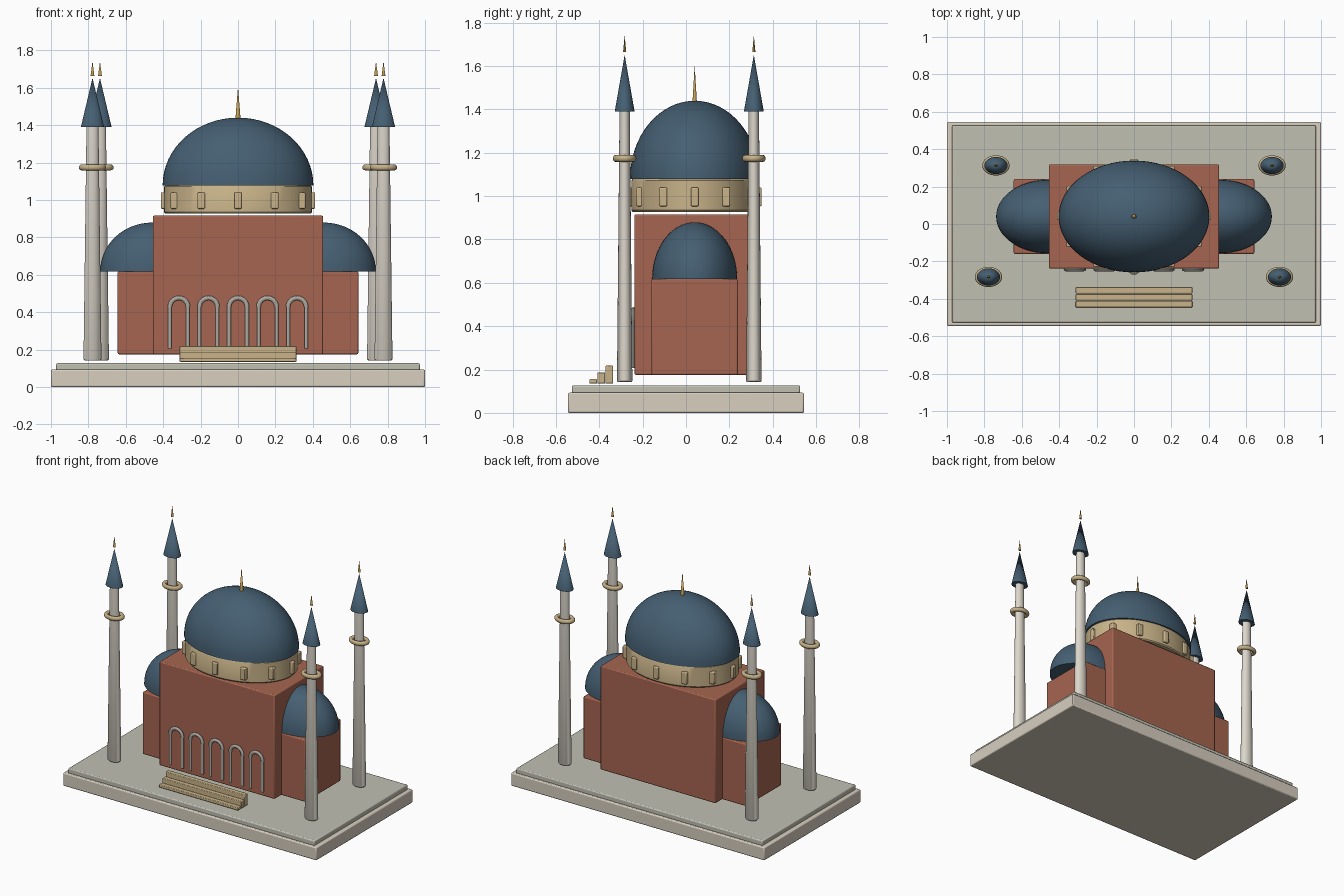
import bpy, bmesh
from math import sin, cos, pi, radians

if "Cube" in bpy.data.objects:
    bpy.data.objects.remove(bpy.data.objects["Cube"])

SQ = 0.74   # round parts are squashed front to back
CY = 0.04   # centre line of the building


def mat(name, rgb):
    m = bpy.data.materials.new(name)
    m.diffuse_color = (*rgb, 1)
    m.use_nodes = True
    m.node_tree.nodes["Principled BSDF"].inputs["Base Color"].default_value = m.diffuse_color
    return m


CREAM = mat("cream_stone", (0.68, 0.62, 0.52))
PAVE = mat("paving", (0.53, 0.53, 0.45))
RED = mat("red_wall", (0.38, 0.13, 0.08))
BLUE = mat("blue_lead", (0.06, 0.115, 0.17))
TAN = mat("tan_stone", (0.58, 0.45, 0.25))
GOLD = mat("gold", (0.55, 0.33, 0.08))
IVORY = mat("ivory", (0.72, 0.68, 0.60))
GREY = mat("grey_stone", (0.42, 0.40, 0.36))


def finish(bm, name, m, bevel=0.0, angle=35):
    bmesh.ops.recalc_face_normals(bm, faces=bm.faces)
    me = bpy.data.meshes.new(name)
    bm.to_mesh(me)
    bm.free()
    me.materials.append(m)
    ob = bpy.data.objects.new(name, me)
    bpy.context.collection.objects.link(ob)
    bpy.ops.object.select_all(action='DESELECT')
    ob.select_set(True)
    bpy.context.view_layer.objects.active = ob
    bpy.ops.object.shade_smooth_by_angle(angle=radians(angle))
    if bevel:
        b = ob.modifiers.new("bevel", 'BEVEL')
        b.width, b.segments = bevel, 2
    return ob


def box(name, m, x, y, z, bevel=0.007):
    """Box given by its (low, high) limits on each axis."""
    bm = bmesh.new()
    bmesh.ops.create_cube(bm, size=1)
    for v in bm.verts:
        v.co = [(r[0] + r[1]) / 2 + c * (r[1] - r[0]) for r, c in zip((x, y, z), v.co)]
    return finish(bm, name, m, bevel)


def lathe(name, m, profile, x, y, sides=48, sq=SQ, closed=False):
    """Revolve (radius, z) points about a vertical axis; radius 0 is a pole."""
    bm = bmesh.new()
    rings = []
    for r, z in profile:
        if r == 0:
            rings.append([bm.verts.new((x, y, z))] * sides)
        else:
            rings.append([bm.verts.new((x + r * cos(2 * pi * i / sides),
                                        y + sq * r * sin(2 * pi * i / sides), z))
                          for i in range(sides)])
    pairs = list(zip(rings, rings[1:]))
    if closed:
        pairs.append((rings[-1], rings[0]))
    for a, b in pairs:
        for i in range(sides):
            j = (i + 1) % sides
            bm.faces.new(list(dict.fromkeys((a[i], a[j], b[j], b[i]))))
    return finish(bm, name, m)


def dome(name, x, rx, ry, z0, h):
    prof = [(0, z0)] + [(rx * cos(pi / 2 * k / 16), z0 + h * sin(pi / 2 * k / 16))
                        for k in range(16)] + [(0, z0 + h)]
    return lathe(name, BLUE, prof, x, CY, 64, ry / rx)


# Stepped platform
box("platform", CREAM, (-1, 1), (-0.545, 0.545), (0, 0.093))
box("platform_top", PAVE, (-0.972, 0.972), (-0.527, 0.527), (0.088, 0.127))

# Prayer hall and side wings
box("main_hall", RED, (-0.455, 0.455), (-0.238, 0.318), (0.175, 0.916))
for side, s in (("left", -1), ("right", 1)):
    box(side + "_wing", RED, sorted((s * 0.40, s * 0.643)), (-0.16, 0.24), (0.175, 0.618))
    dome(side + "_half_dome", s * 0.46, 0.277, 0.196, 0.618, 0.261)

# Drum, main dome and finial
lathe("drum", TAN, [(0, 0.927), (0.387, 0.927), (0.395, 0.935), (0.395, 1.072),
                    (0.388, 1.08), (0, 1.08)], 0, CY, 64)
dome("main_dome", 0, 0.403, 0.299, 1.078, 0.362)
lathe("main_finial", GOLD, [(0, 1.43), (0.014, 1.43), (0, 1.605)], 0, CY, 16)

# Drum windows
for i in range(12):
    a = 2 * pi * i / 12
    wx, wy = 0.393 * cos(a), CY + 0.393 * SQ * sin(a)
    box(f"drum_window_{i + 1}", TAN, (wx - 0.02, wx + 0.02), (wy - 0.018, wy + 0.018),
        (0.953, 1.04), 0.006)

# Minarets
for row, mx, my in (("front", 0.778, -0.283), ("back", 0.738, 0.313)):
    for side, s in (("left", -1), ("right", 1)):
        n, x = f"{row}_{side}_minaret", s * mx
        lathe(n + "_shaft", IVORY, [(0, 0.142), (0.043, 0.142), (0.048, 0.148),
                                    (0.032, 1.392), (0, 1.392)], x, my, 32)
        lathe(n + "_balcony", TAN, [(0.057 + 0.016 * cos(pi * k / 6), 1.174 + 0.016 * sin(pi * k / 6))
                                    for k in range(12)], x, my, 40, closed=True)
        lathe(n + "_roof", BLUE, [(0, 1.39), (0.062, 1.39), (0, 1.652)], x, my, 32)
        lathe(n + "_finial", GOLD, [(0, 1.664), (0.010, 1.664), (0, 1.742)], x, my, 12)

# Arcade on the front: each arch is a half ring on two thin posts
for i in range(5):
    x = (i - 2) * 0.158
    bm = bmesh.new()
    rings = [[bm.verts.new((x + (0.048 + 0.012 * cos(q)) * cos(p), -0.244 + 0.009 * sin(q),
                            0.428 + (0.048 + 0.012 * cos(q)) * sin(p)))
              for q in (2 * pi * k / 12 for k in range(12))]
             for p in (pi * j / 20 for j in range(21))]
    for a, b in zip(rings, rings[1:]):
        for k in range(12):
            bm.faces.new((a[k], a[k - 1], b[k - 1], b[k]))
    bm.faces.new(rings[0])
    bm.faces.new(rings[-1])
    finish(bm, f"arch_{i + 1}", GREY)
    for side, s in (("left", -1), ("right", 1)):
        lathe(f"arch_{i + 1}_{side}_post", GREY, [(0, 0.207), (0.0095, 0.207), (0.0095, 0.43), (0, 0.43)],
              x + s * 0.048, -0.244, 12)

# Entrance steps
for i, (y, top) in enumerate(((-0.428, 0.156), (-0.391, 0.187), (-0.354, 0.218))):
    box(f"step_{i + 1}", TAN, (-0.312, 0.312), (y - 0.0175, y + 0.0175), (0.135, top), 0.004)
